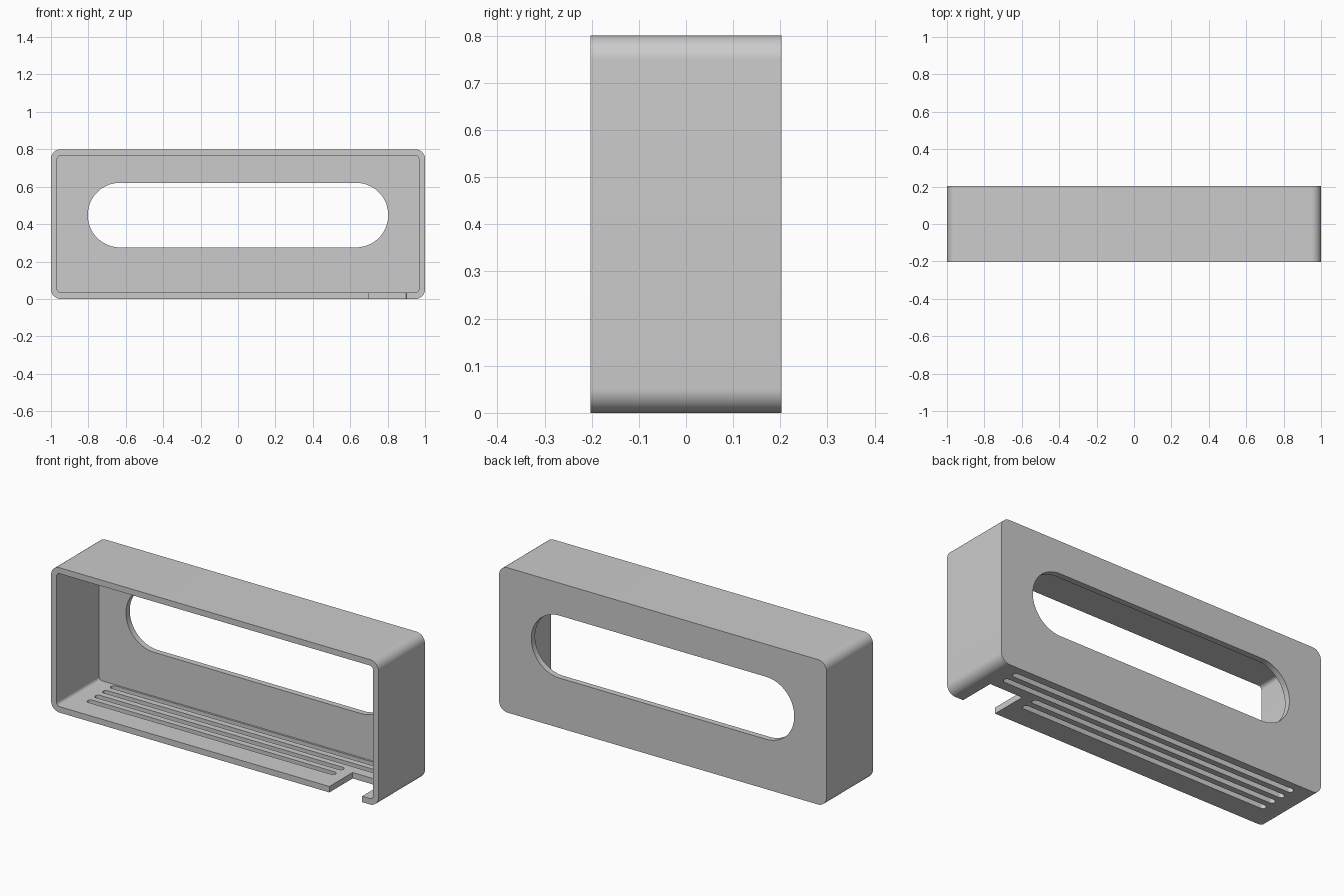
import bpy, bmesh, math
from mathutils import Matrix, Vector

cube = bpy.data.objects.get("Cube")
if cube:
    bpy.data.objects.remove(cube, do_unlink=True)

WIDTH, DEPTH, HEIGHT, WALL = 2.0, 0.405, 0.8, 0.033
FRONT, BACK = -DEPTH / 2, DEPTH / 2

grey = bpy.data.materials.new("plain grey")
grey.use_nodes = True
grey.diffuse_color = (0.6, 0.6, 0.6, 1)
grey.node_tree.nodes["Principled BSDF"].inputs["Base Color"].default_value = (0.6, 0.6, 0.6, 1)


def rounded_prism(name, size, radius, depth, matrix, steps=12):
    """Rounded rectangle in local xy, extruded along local z from 0 to depth."""
    bm = bmesh.new()
    hx, hy = size[0] / 2 - radius, size[1] / 2 - radius
    points = []
    for quarter, (sx, sy) in enumerate(((1, 1), (-1, 1), (-1, -1), (1, -1))):
        for i in range(steps + 1):
            a = (quarter + i / steps) * math.pi / 2
            points.append(Vector((sx * hx + radius * math.cos(a),
                                  sy * hy + radius * math.sin(a), 0)))
    face = bm.faces.new([bm.verts.new(p) for p in points])
    extruded = bmesh.ops.extrude_face_region(bm, geom=[face])["geom"]
    bmesh.ops.translate(bm, vec=(0, 0, depth),
                        verts=[g for g in extruded if isinstance(g, bmesh.types.BMVert)])
    bmesh.ops.remove_doubles(bm, verts=bm.verts, dist=1e-5)
    bmesh.ops.transform(bm, matrix=matrix, verts=bm.verts)
    bmesh.ops.recalc_face_normals(bm, faces=bm.faces)
    mesh = bpy.data.meshes.new(name)
    bm.to_mesh(mesh)
    bm.free()
    mesh.materials.append(grey)
    obj = bpy.data.objects.new(name, mesh)
    bpy.context.collection.objects.link(obj)
    return obj


def facing_front(x, y, z):
    """Place a profile in the xz plane, extruding toward the back."""
    return Matrix.Translation((x, y, z)) @ Matrix(
        ((1, 0, 0, 0), (0, 0, 1, 0), (0, 1, 0, 0), (0, 0, 0, 1)))


def cut(target, cutter):
    cutter.hide_render = True
    mod = target.modifiers.new("cut", "BOOLEAN")
    mod.operation, mod.solver, mod.object = "DIFFERENCE", "EXACT", cutter
    bpy.context.view_layer.objects.active = target
    bpy.ops.object.modifier_apply(modifier=mod.name)
    bpy.data.objects.remove(cutter, do_unlink=True)


# Outer case with rounded long edges
case = rounded_prism("case", (WIDTH, HEIGHT), 0.052, DEPTH, facing_front(0, FRONT, HEIGHT / 2))

# Cavity open at the front
cut(case, rounded_prism("cavity_cutter", (WIDTH - 2 * WALL, HEIGHT - 2 * WALL), 0.02,
                        DEPTH - WALL + 0.1, facing_front(0, FRONT - 0.1, HEIGHT / 2)))

# Long window through the back wall
cut(case, rounded_prism("window_cutter", (1.606, 0.345), 0.172, 0.2,
                        facing_front(0, BACK - 0.1, 0.448), steps=20))

# Cable notch in the front of the floor
cut(case, rounded_prism("notch_cutter", (0.2, 0.4), 0.0005, 0.15,
                        Matrix.Translation((0.8, -0.2, -0.1)), steps=1))

# Vent slots in the floor, the front two stopping short of the notch
for i in range(4):
    left, right = -0.875, (0.875 if i < 2 else 0.64)
    cut(case, rounded_prism("vent_cutter", (right - left, 0.034), 0.0168, 0.2,
                            Matrix.Translation(((left + right) / 2, 0.142 - 0.068 * i, -0.1)),
                            steps=6))

bpy.ops.object.select_all(action="DESELECT")
case.select_set(True)
bpy.context.view_layer.objects.active = case
bpy.ops.object.shade_smooth_by_angle(angle=math.radians(30))
